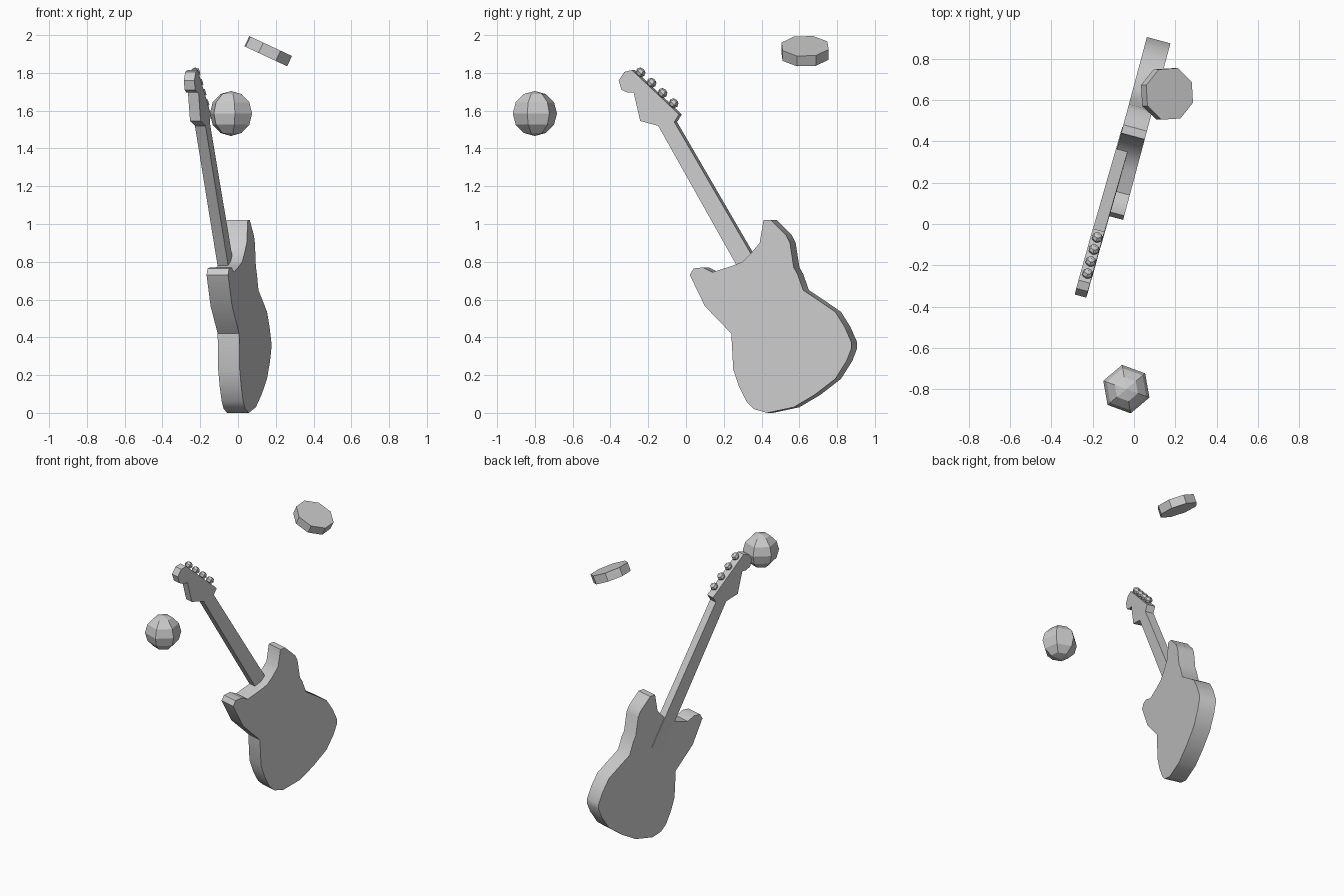
import bpy, bmesh, math
from mathutils import Matrix, Vector

if "Cube" in bpy.data.objects:
    bpy.data.objects.remove(bpy.data.objects["Cube"])

ANG = math.radians(15)
FRAME = Matrix.Rotation(-ANG, 4, 'Z')   # local x = slab normal, local y = along slab


def to_local(y, z, n):
    """Point seen at (y, z) from the right, at depth n, in the slab frame."""
    return Vector((n, (y + math.sin(ANG) * n) / math.cos(ANG), z))


def finish(name, bm, smooth=None):
    bmesh.ops.recalc_face_normals(bm, faces=bm.faces)
    me = bpy.data.meshes.new(name)
    bm.to_mesh(me)
    bm.free()
    ob = bpy.data.objects.new(name, me)
    bpy.context.collection.objects.link(ob)
    if smooth:
        bpy.ops.object.select_all(action='DESELECT')
        ob.select_set(True)
        bpy.context.view_layer.objects.active = ob
        bpy.ops.object.shade_smooth_by_angle(angle=math.radians(smooth))
    return ob


def slab(name, outline, near, thick, lean=0.0, smooth=None):
    """Extruded outline; lean shifts it along the normal with height."""
    bm = bmesh.new()
    verts = []
    for y, z in outline:
        p = to_local(y, z, near)
        p.x -= lean * (z - 0.6)
        verts.append(bm.verts.new(p))
    face = bm.faces.new(verts)
    ext = bmesh.ops.extrude_face_region(bm, geom=[face])
    moved = [g for g in ext['geom'] if isinstance(g, bmesh.types.BMVert)]
    bmesh.ops.translate(bm, verts=moved, vec=(-thick, 0, 0))
    bm.transform(FRAME)
    return finish(name, bm, smooth)


# Guitar body with two horns
body = [(.41, 1.02), (.45, 1.02), (.49, .98), (.53, .94), (.55, .90), (.57, .77),
        (.59, .735), (.62, .65), (.71, .59), (.79, .535), (.84, .455), (.875, .375),
        (.875, .34), (.85, .275), (.79, .18), (.68, .095), (.57, .03), (.43, 0),
        (.36, .02), (.32, .06), (.28, .14), (.25, .23), (.24, .42), (.10, .565),
        (.02, .73), (.04, .765), (.09, .77), (.14, .745), (.25, .78), (.30, .80),
        (.34, .84), (.39, .90)]
slab("guitar_body", body, -.056, .118, smooth=40)

# Neck and headstock, sunk into the body and leaning slightly forward
neck = [(.375, .59), (.455, .65), (-.065, 1.54), (-.04, 1.58), (-.29, 1.815),
        (-.33, 1.805), (-.36, 1.76), (-.345, 1.71), (-.31, 1.695), (-.28, 1.695),
        (-.245, 1.545), (-.15, 1.52)]
slab("neck_and_headstock", neck, -.118, .058, lean=.011, smooth=35)

# Tuning pegs along the headstock edge
out = Vector((0, .685, .73)).normalized()
turn = out.to_track_quat('Z', 'Y').to_matrix().to_4x4()
for i in range(4):
    t = i / 3
    centre = to_local(-.24 + .175 * t, 1.803 - .163 * t, -.155)
    bm = bmesh.new()
    bmesh.ops.create_uvsphere(bm, u_segments=6, v_segments=4, radius=.028,
                              matrix=Matrix.Diagonal((1, 1, .85, 1)))
    bmesh.ops.create_cone(bm, cap_ends=True, segments=6, radius1=.011, radius2=.011,
                          depth=.05, matrix=Matrix.Translation((0, 0, -.03)))
    bm.transform(FRAME @ Matrix.Translation(centre) @ turn)
    finish(f"tuning_peg_{i + 1}", bm)

# Floating faceted ball
bm = bmesh.new()
bmesh.ops.create_uvsphere(bm, u_segments=6, v_segments=6, radius=.119)
bm.transform(Matrix.Translation((-.037, -.80, 1.585)) @ Matrix.Rotation(math.radians(10), 4, 'Z'))
finish("floating_ball", bm)

# Floating octagonal disc
bm = bmesh.new()
bmesh.ops.create_cone(bm, cap_ends=True, segments=8, radius1=.132, radius2=.132, depth=.06)
bm.transform(Matrix.Translation((.16, .63, 1.915)) @ Matrix.Rotation(math.radians(25), 4, 'Y')
             @ Matrix.Rotation(math.radians(26), 4, 'Z'))
finish("floating_disc", bm)
